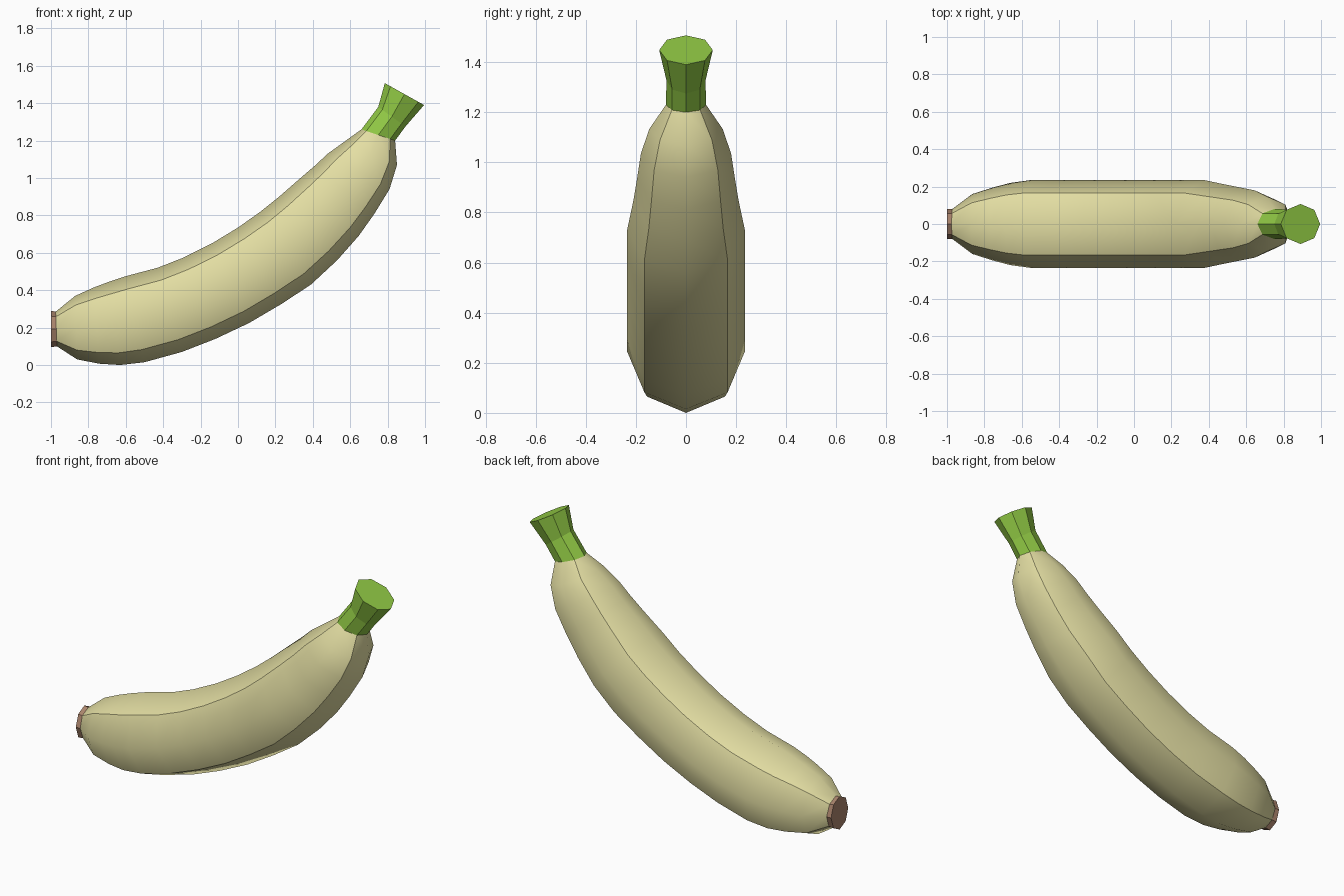
import bpy, bmesh
from math import sin, cos, pi
from mathutils import Vector

if "Cube" in bpy.data.objects:
    bpy.data.objects.remove(bpy.data.objects["Cube"])


def material(name, rgb):
    m = bpy.data.materials.new(name)
    m.diffuse_color = (*rgb, 1)
    m.use_nodes = True
    m.node_tree.nodes["Principled BSDF"].inputs["Base Color"].default_value = m.diffuse_color
    return m


def loft(name, rings, mat, smooth=False, cap_start=False, cap_end=False):
    """Octagonal tube; each ring = bottom x, z, top x, z, half width in y."""
    bm = bmesh.new()
    loops = []
    for bx, bz, tx, tz, w in rings:
        b, t = Vector((bx, 0, bz)), Vector((tx, 0, tz))
        c, up = (b + t) / 2, (t - b) / 2
        loops.append([bm.verts.new(c + up * cos(k * pi / 4) + Vector((0, w * sin(k * pi / 4), 0)))
                      for k in range(8)])
    for a, b in zip(loops, loops[1:]):
        for k in range(8):
            n = (k + 1) % 8
            f = bm.faces.new((a[k], a[n], b[n], b[k]))
            f.smooth = smooth
            # crease ridges run along the four diagonal corners
            if smooth and k % 2:
                bm.edges.get((a[k], b[k])).smooth = False
    if cap_start:
        bm.faces.new(loops[0])
    if cap_end:
        bm.faces.new(loops[-1])
    bmesh.ops.recalc_face_normals(bm, faces=bm.faces)
    # an open tube can come out inverted: check against its axis
    f = bm.faces[0]
    axis = sum((v.co for v in loops[0] + loops[1]), Vector()) / 16
    if f.normal.dot(f.calc_center_median() - axis) < 0:
        bmesh.ops.reverse_faces(bm, faces=bm.faces)
    me = bpy.data.meshes.new(name)
    bm.to_mesh(me)
    bm.free()
    me.materials.append(mat)
    ob = bpy.data.objects.new(name, me)
    bpy.context.collection.objects.link(ob)
    return ob


yellow = material("peel_yellow", (0.78, 0.74, 0.37))
green = material("stem_green", (0.29, 0.60, 0.06))
brown = material("tip_brown", (0.40, 0.23, 0.15))

# curved peel
loft("peel", [
    (-.968, .10, -.975, .285, .08),
    (-.86, .03, -.87, .37, .16),
    (-.74, .007, -.77, .415, .195),
    (-.63, .0, -.69, .445, .22),
    (-.50, .015, -.60, .475, .235),
    (-.30, .07, -.43, .52, .235),
    (-.12, .14, -.29, .575, .235),
    (.06, .225, -.14, .65, .235),
    (.23, .325, .0, .735, .235),
    (.39, .43, .12, .82, .235),
    (.53, .56, .22, .90, .235),
    (.645, .69, .34, 1.005, .21),
    (.73, .81, .41, 1.065, .195),
    (.81, .94, .48, 1.13, .18),
    (.85, 1.07, .57, 1.195, .147),
    (.84, 1.20, .66, 1.26, .08),
], yellow, smooth=True)

# flared stem
loft("stem", [
    (.84, 1.20, .66, 1.26, .08),
    (.895, 1.275, .75, 1.38, .078),
    (.995, 1.39, .785, 1.507, .107),
], green, cap_end=True)

# blossom end
loft("tip", [
    (-1.0, .095, -1.0, .29, .08),
    (-.968, .10, -.975, .285, .08),
], brown, cap_start=True)
